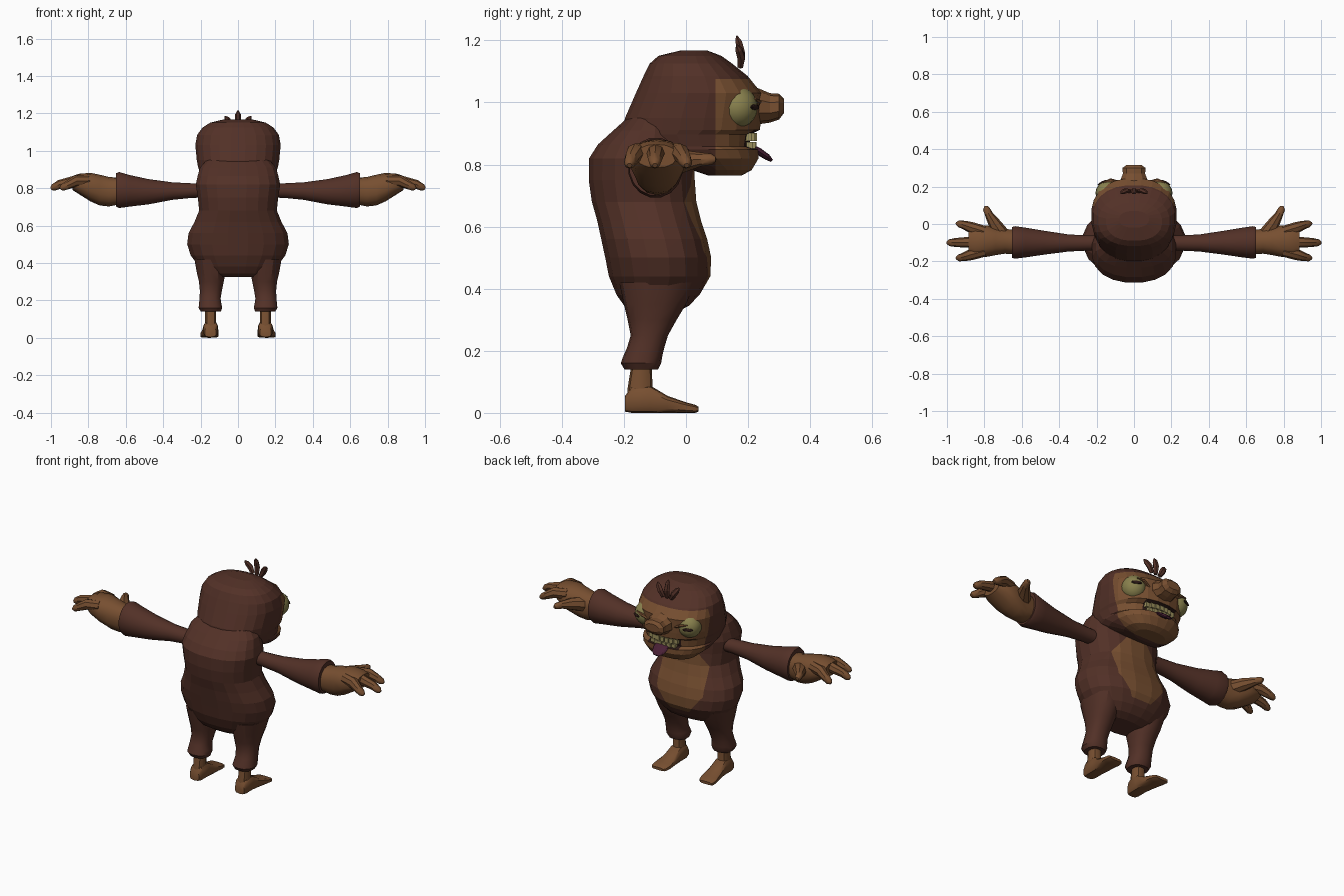
import bpy, bmesh, math
from mathutils import Vector

if "Cube" in bpy.data.objects:
    bpy.data.objects.remove(bpy.data.objects["Cube"])

def material(name, rgb):
    m = bpy.data.materials.new(name)
    m.diffuse_color = (*rgb, 1)
    m.use_nodes = True
    m.node_tree.nodes["Principled BSDF"].inputs["Base Color"].default_value = m.diffuse_color
    return m

FUR = material("dark fur", (0.085, 0.030, 0.020))
SKIN = material("tan skin", (0.185, 0.078, 0.030))
EYE = material("dull yellow", (0.25, 0.22, 0.075))
TEETH = material("tooth ivory", (0.33, 0.28, 0.11))
TONGUE = material("purple tongue", (0.065, 0.014, 0.035))
DARK = material("dark mouth", (0.025, 0.010, 0.008))

def finish(name, bm, mats, mirror=False, smooth=None):
    bmesh.ops.recalc_face_normals(bm, faces=bm.faces[:])
    me = bpy.data.meshes.new(name)
    bm.to_mesh(me)
    bm.free()
    ob = bpy.data.objects.new(name, me)
    bpy.context.collection.objects.link(ob)
    for m in mats:
        me.materials.append(m)
    if smooth:
        bpy.ops.object.select_all(action='DESELECT')
        ob.select_set(True)
        bpy.context.view_layer.objects.active = ob
        bpy.ops.object.shade_smooth_by_angle(angle=math.radians(smooth))
    if mirror:
        ob.modifiers.new("mirror", 'MIRROR').use_clip = False
    return ob

def skin_rings(bm, rings):
    """Bridge equal rings of points and cap both ends."""
    vs = [[bm.verts.new(p) for p in r] for r in rings]
    n = len(vs[0])
    for a, b in zip(vs, vs[1:]):
        for i in range(n):
            j = (i + 1) % n
            bm.faces.new((a[i], a[j], b[j], b[i]))
    bm.faces.new(vs[0])
    bm.faces.new(vs[-1])

def loft(axis, sections, n=16, power=2.3):
    """Sections are (position on axis, a min, a max, b min, b max)."""
    bm = bmesh.new()
    rings = []
    for t, a0, a1, b0, b1 in sections:
        ring = []
        for i in range(n):
            w = 2 * math.pi * (i + 0.5) / n
            c, s = math.cos(w), math.sin(w)
            a = (a0 + a1) / 2 + (a1 - a0) / 2 * math.copysign(abs(c) ** (2 / power), c)
            b = (b0 + b1) / 2 + (b1 - b0) / 2 * math.copysign(abs(s) ** (2 / power), s)
            ring.append({'x': (t, a, b), 'y': (a, t, b), 'z': (a, b, t)}[axis])
        rings.append(ring)
    skin_rings(bm, rings)
    return bm

def tube(bm, pts, radii, n=8, flat=1.0, up=(0, 0, 1)):
    """Sweep an oval along a path; flat scales the thickness along up."""
    pts = [Vector(p) for p in pts]
    rings = []
    for i, p in enumerate(pts):
        d = (pts[min(i + 1, len(pts) - 1)] - pts[max(i - 1, 0)]).normalized()
        side = d.cross(Vector(up)).normalized()
        top = side.cross(d)
        rings.append([p + radii[i] * (side * math.cos(k * 2 * math.pi / n)
                      + top * flat * math.sin(k * 2 * math.pi / n)) for k in range(n)])
    skin_rings(bm, rings)

def ball(bm, centre, size, segs=16, turn=0):
    vs = bmesh.ops.create_uvsphere(bm, u_segments=segs, v_segments=segs * 5 // 8, radius=1)['verts']
    bmesh.ops.scale(bm, vec=size, verts=vs)
    ca, sa = math.cos(turn), math.sin(turn)
    for v in vs:
        x, y, z = v.co
        v.co = Vector((x * ca - y * sa, x * sa + y * ca, z)) + Vector(centre)

# Torso with an octagonal belly patch cut into the front
body = [(.325, .13, -.17, -.03), (.345, .18, -.20, .01), (.38, .21, -.225, .045),
        (.44, .255, -.25, .08), (.50, .275, -.262, .083), (.56, .267, -.275, .07),
        (.62, .235, -.288, .05), (.68, .21, -.305, .035), (.75, .217, -.315, .03),
        (.82, .228, -.314, .03), (.865, .218, -.285, .02), (.91, .205, -.235, -.01),
        (.95, .17, -.19, -.03)]
bm = loft('z', [(z, -w, w, b, f) for z, w, b, f in body], 20)
PATCH = [(math.cos(k * math.pi / 4), math.sin(k * math.pi / 4)) for k in range(8)]
RX, RZ, ZC = .15, .19, .60
for c, s in PATCH:
    front = [f for f in bm.faces if f.calc_center_median().y > -.06]
    geom = front + list({e for f in front for e in f.edges}) + list({v for f in front for v in f.verts})
    bmesh.ops.bisect_plane(bm, geom=geom, plane_co=(c * RX, 0, ZC + s * RZ), plane_no=(c / RX, 0, s / RZ))
for f in bm.faces:
    p = f.calc_center_median()
    inside = all(c * p.x / RX + s * (p.z - ZC) / RZ < 1 for c, s in PATCH)
    f.material_index = int(inside and p.y > -.06)
finish("torso", bm, [FUR, SKIN])

# Head: hood of fur, bare face, recessed mouth band
head = [(.765, .09, .07, .18), (.782, .14, .02, .212), (.82, .185, -.09, .235),
        (.848, .20, -.15, .235), (.858, .20, -.17, .205), (.897, .21, -.20, .21),
        (.912, .215, -.205, .24), (.95, .222, -.198, .243), (1.03, .23, -.163, .245),
        (1.085, .22, -.138, .20), (1.125, .19, -.118, .15), (1.15, .15, -.09, .115),
        (1.167, .08, -.02, .07)]
bm = loft('z', [(z, -w, w, b, f) for z, w, b, f in head], 24)
for co, no in (((0, .095, 0), (0, 1, 0)), ((0, 0, 1.075), (0, 0, 1)),
               ((.1, 0, 0), (1, 0, 0)), ((-.1, 0, 0), (1, 0, 0))):
    bmesh.ops.bisect_plane(bm, geom=bm.verts[:] + bm.edges[:] + bm.faces[:], plane_co=co, plane_no=no)
for f in bm.faces:
    p = f.calc_center_median()
    if p.y > .095 and p.z < 1.075:
        f.material_index = 2 if .85 < p.z < .905 and abs(p.x) < .1 else 1
finish("head", bm, [FUR, SKIN, DARK])

# Nose
finish("nose", loft('y', [(.19, -.095, .095, .915, 1.055), (.235, -.075, .075, .93, 1.045),
                          (.27, -.062, .062, .935, 1.03), (.30, -.065, .065, .945, 1.028),
                          (.315, -.042, .042, .965, 1.012)], 10), [SKIN])

# Eyes with a slit pupil and a drooping lid
bm = bmesh.new()
ball(bm, (.14, .165, .985), (.066, .066, .067))
finish("eyes", bm, [EYE], True, 30)
bm = bmesh.new()
ball(bm, (.168, .222, .985), (.03, .007, .009), 10, -.46)
finish("pupils", bm, [DARK], True)
bm = bmesh.new()
tube(bm, [(.09, .222, .985), (.125, .232, 1.003), (.165, .223, 1.012)], [.012, .012, .004], 6, .6)
finish("eyelids", bm, [SKIN], True)

# Teeth follow the lip curve
bm = bmesh.new()
for z, h, count in ((.889, .026, 7), (.862, .02, 6)):
    for k in range(count):
        a = (k - (count - 1) / 2) * .135
        vs = bmesh.ops.create_cube(bm, size=1)['verts']
        bmesh.ops.scale(bm, vec=(.023, .022, h), verts=vs)
        bmesh.ops.translate(bm, vec=(.208 * math.sin(a), .01 + .207 * math.cos(a), z), verts=vs)
finish("teeth", bm, [TEETH])

# Tongue hanging out
bm = bmesh.new()
tube(bm, [(0, .15, .868), (0, .2, .858), (0, .235, .842), (0, .262, .824), (0, .277, .812)],
     [.04, .045, .045, .038, .018], 10, .28)
finish("tongue", bm, [TONGUE])

# Hair tufts
bm = bmesh.new()
for x, lean, top in ((0, 0, 1.215), (-.025, -.045, 1.185), (.025, .045, 1.185)):
    b = 1.115
    tube(bm, [(x, .175, b), (x + lean * .4, .178, b + (top - b) * .45),
              (x + lean * .8, .17, b + (top - b) * .8), (x + lean, .163, top)],
         [.012, .018, .015, .004], 6, .8, (0, 1, 0))
finish("hair_tufts", bm, [FUR])

# Sleeved arms
finish("arms", loft('x', [(.17, -.14, -.06, .75, .825), (.25, -.143, -.06, .747, .827),
                          (.35, -.148, -.055, .737, .832), (.48, -.165, -.035, .712, .85),
                          (.58, -.18, -.018, .70, .872), (.635, -.187, -.01, .692, .888),
                          (.652, -.183, -.014, .70, .882), (.652, -.165, -.03, .715, .865)], 16, 2),
       [FUR], True, 40)

# Hands: palm, three fingers and a thumb
finish("palms", loft('x', [(.63, -.165, -.03, .715, .855), (.69, -.16, -.025, .702, .86),
                           (.74, -.168, -.018, .708, .872), (.79, -.178, -.005, .73, .882),
                           (.85, -.178, -.012, .768, .877), (.885, -.16, -.03, .79, .865)], 14),
       [SKIN], True, 40)
bm = bmesh.new()
for y0, y1, tip in ((-.04, .002, .95), (-.095, -.1, 1.0), (-.145, -.182, .95)):
    tube(bm, [(.80, y0, .84), (.87, y0 + (y1 - y0) * .5, .838),
              (tip - .045, y0 + (y1 - y0) * .8, .82), (tip - .012, y1, .803), (tip, y1, .797)],
         [.03, .03, .024, .018, .008], 8)
tube(bm, [(.71, -.05, .80), (.745, 0, .812), (.775, .05, .817), (.79, .082, .817), (.793, .096, .817)],
     [.04, .034, .022, .018, .008], 8)
finish("fingers", bm, [SKIN], True, 40)

# Trouser-like legs with a rolled cuff
finish("legs", loft('z', [(.14, .115, .185, -.18, -.105), (.14, .09, .2, -.198, -.09),
                          (.16, .083, .212, -.21, -.08), (.18, .087, .21, -.203, -.077),
                          (.21, .092, .207, -.19, -.07), (.25, .085, .205, -.178, -.058),
                          (.30, .075, .21, -.188, -.03), (.35, .065, .222, -.20, .0),
                          (.42, .06, .235, -.215, .03)], 14), [FUR], True, 30)

# Feet: ankle post and a long flat sole
finish("ankles", loft('z', [(.02, .108, .182, -.193, -.10), (.08, .115, .178, -.188, -.108),
                            (.16, .115, .178, -.175, -.11)], 10), [SKIN], True, 40)
finish("feet", loft('y', [(-.196, .118, .178, .004, .055), (-.175, .108, .185, 0, .085),
                          (-.115, .107, .185, 0, .088), (-.06, .104, .192, 0, .055),
                          (0, .102, .202, 0, .034), (.03, .108, .203, 0, .026),
                          (.04, .12, .195, .004, .02)], 10, 3.5), [SKIN], True, 40)
